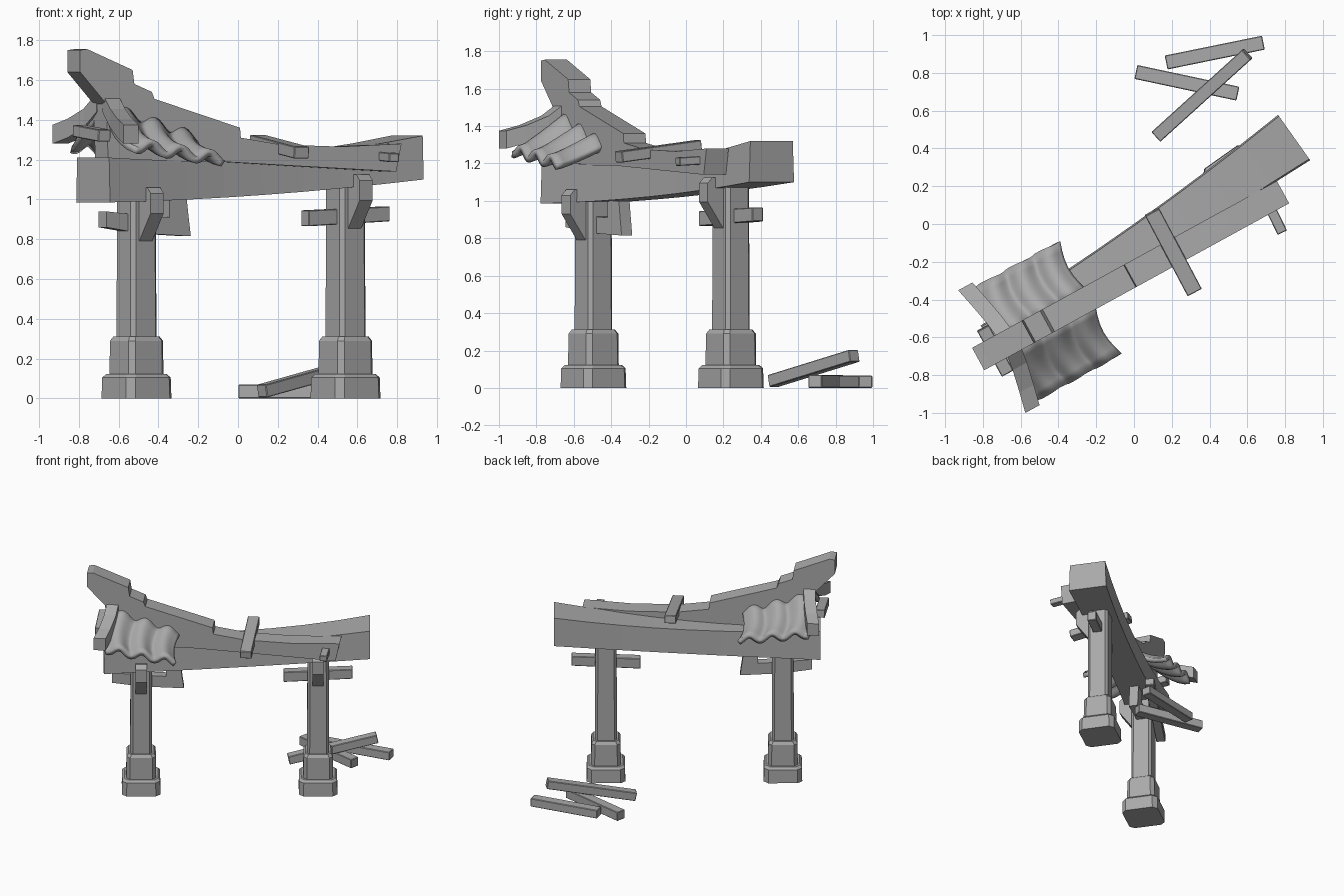
import bpy, bmesh, math
from mathutils import Vector, Matrix

cube = bpy.data.objects.get("Cube")
if cube:
    bpy.data.objects.remove(cube, do_unlink=True)


def material(name, grey):
    m = bpy.data.materials.new(name)
    m.use_nodes = True
    m.diffuse_color = (grey, grey, grey, 1)
    m.node_tree.nodes["Principled BSDF"].inputs["Base Color"].default_value = (grey, grey, grey, 1)
    return m


STONE = material("weathered grey", 0.4)


def finish(name, bm, matrix, bevel=0.0):
    bmesh.ops.recalc_face_normals(bm, faces=bm.faces)
    mesh = bpy.data.meshes.new(name)
    bm.to_mesh(mesh)
    bm.free()
    ob = bpy.data.objects.new(name, mesh)
    bpy.context.collection.objects.link(ob)
    ob.matrix_world = matrix
    mesh.materials.append(STONE)
    if bevel:
        mod = ob.modifiers.new("worn edges", "BEVEL")
        mod.width, mod.segments = bevel, 1
    return ob


def frame(x, y, degrees, z=0):
    return Matrix.Translation((x, y, z)) @ Matrix.Rotation(math.radians(degrees), 4, "Z")


def skin(name, rings, matrix, bevel=0.0):
    """Join closed rings of points into one capped solid."""
    bm = bmesh.new()
    loops = [[bm.verts.new(p) for p in ring] for ring in rings]
    for a, b in zip(loops, loops[1:]):
        for i in range(len(a)):
            j = (i + 1) % len(a)
            bm.faces.new((a[i], a[j], b[j], b[i]))
    bm.faces.new(loops[0])
    bm.faces.new(loops[-1])
    return finish(name, bm, matrix, bevel)


def board(name, profile, width, matrix, bevel=0.0):
    """Extrude an x-z profile across y."""
    return skin(name, [[(x, y, z) for x, z in profile] for y in (-width / 2, width / 2)], matrix, bevel)


def bar(name, start, end, width, height, bevel=0.004):
    """Square timber between two points."""
    a, b = Vector(start), Vector(end)
    along = (b - a).normalized()
    side = along.cross(Vector((0, 0, 1))).normalized() * width / 2
    up = side.cross(along).normalized() * height / 2
    corners = (side + up, side - up, -side - up, -side + up)
    return skin(name, [[p + c for c in corners] for p in (a, b)], Matrix(), bevel)


# Posts: chamfered square section, stepped plinth and shaft
def chamfered(half, z):
    c = half * 0.76
    pts = ((c, -half), (half, -c), (half, c), (c, half), (-c, half), (-half, c), (-half, -c), (-c, -half))
    return [(x, y, z) for x, y in pts]


GATE = 35.3
posts = {"left_end": (-0.51, -0.495, 0), "right_end": (0.54, 0.24, 0.065)}
post_steps = ((0.14, 0), (0.137, 0.105), (0.122, 0.122), (0.108, 0.122), (0.106, 0.29),
              (0.092, 0.312), (0.08, 0.312), (0.077, 1.08))
for side, (px, py, lift) in posts.items():
    skin(side + "_post", [chamfered(h, z) for h, z in post_steps], frame(px, py, GATE))
    # Forward corbel with a slanted underside
    corbel = ((0.04, 0.79), (0.08, 0.79), (0.18, 0.93), (0.18, 1.03), (0.15, 1.06), (0.04, 1.06))
    board(side + "_corbel", corbel, 0.08, frame(px, py, GATE - 90, lift))

board("right_end_tie", ((-0.25, 0.865), (0.25, 0.89), (0.25, 0.965), (-0.25, 0.945)), 0.07,
      frame(0.54, 0.24, GATE), 0.004)
broken = ((-0.21, 0.86), (0, 0.83), (0.31, 0.815), (0.295, 0.92), (0.285, 1.0), (0.18, 1.0),
          (0.18, 0.91), (0, 0.92), (-0.21, 0.94))
board("left_end_broken_tie", broken, 0.07, frame(-0.51, -0.495, GATE))

# Lintel: sagging beam, widest at its ends
rings = []
for i in range(9):
    t = i / 8
    bow = 4 * t * (1 - t)
    x = -0.965 + 1.93 * t
    top = 1.21 + 0.11 * t - 0.055 * bow
    low = 0.985 + 0.115 * t - 0.02 * bow
    w = 0.147 - 0.03 * bow
    rings.append([(x, -w, low), (x, w, low), (x, w - 0.008, top), (x, -w + 0.008, top)])
skin("lintel", rings, frame(0.06, -0.1, GATE))

# Ridge board: stepped, sweeping up to a raised tip
RIDGE = frame(-0.825, -0.715, 28.7)
ridge = ((0, 1.75), (0.04, 1.755), (0.3, 1.65), (0.31, 1.58), (0.41, 1.54), (0.425, 1.505),
         (0.915, 1.36), (0.92, 1.31), (1.15, 1.275), (1.5, 1.265), (1.84, 1.28), (1.81, 1.14),
         (1.3, 1.165), (0.8, 1.19), (0.16, 1.19), (0.15, 1.48), (0, 1.64))
board("ridge_board", ridge, 0.135, RIDGE)

# Roof remains on both slopes: wavy tiles and a verge board
def tile_height(s, t):
    left = 1.27 + 0.2 * (1 - t) ** 1.4
    right = 1.2 + 0.11 * (1 - t) ** 1.4
    wave = 0.024 * math.cos(6 * math.pi * s + 2.6)
    return left + (right - left) * s + wave


for side, sign in (("front", -1), ("back", 1)):
    bm = bmesh.new()
    cols, rows = 36, 6
    grid = []
    for i in range(cols + 1):
        s = i / cols
        line = []
        for j in range(rows + 1):
            t = j / rows
            bend = 0.03 * math.sin(math.pi * t)
            line.append(bm.verts.new((0.17 + 0.5 * s - bend, sign * (0.04 + 0.3 * t), tile_height(s, t))))
        grid.append(line)
    for a, b in zip(grid, grid[1:]):
        for j in range(rows):
            bm.faces.new((a[j], b[j], b[j + 1], a[j + 1]))
    tiles = finish(side + "_roof_tiles", bm, RIDGE)
    thick = tiles.modifiers.new("thickness", "SOLIDIFY")
    thick.thickness, thick.offset = 0.035, 0
    bpy.context.view_layer.objects.active = tiles
    for ob in bpy.context.selected_objects:
        ob.select_set(False)
    tiles.select_set(True)
    bpy.ops.object.shade_smooth_by_angle(angle=math.radians(40))
    verge = []
    for s, n, z in ((0.19, 0.03, 1.49), (0.175, 0.14, 1.41), (0.15, 0.26, 1.36), (0.125, 0.37, 1.33)):
        verge.append([(s + a, sign * n, z + b) for a, b in
                      ((-0.043, -0.05), (0.043, -0.05), (0.043, 0.045), (-0.043, 0.045))])
    skin(side + "_verge_board", verge, RIDGE)

# Loose timbers poking out of the ridge and the gable
bar("gable_crosspiece", (-0.8, -0.55, 1.345), (-0.67, -0.79, 1.32), 0.07, 0.06)
bar("middle_rafter", (0.095, 0.065, 1.295), (0.32, -0.36, 1.235), 0.085, 0.06)
bar("end_rafter", (0.7, 0.13, 1.22), (0.785, -0.045, 1.21), 0.055, 0.045)

# Fallen planks on the ground
bar("fallen_plank_back", (0.17, 0.855, 0.033), (0.685, 0.96, 0.033), 0.075, 0.065)
bar("fallen_plank_side", (0.01, 0.805, 0.035), (0.55, 0.69, 0.035), 0.075, 0.07)
bar("fallen_plank_leaning", (0.12, 0.465, 0.037), (0.6, 0.9, 0.172), 0.07, 0.065)
